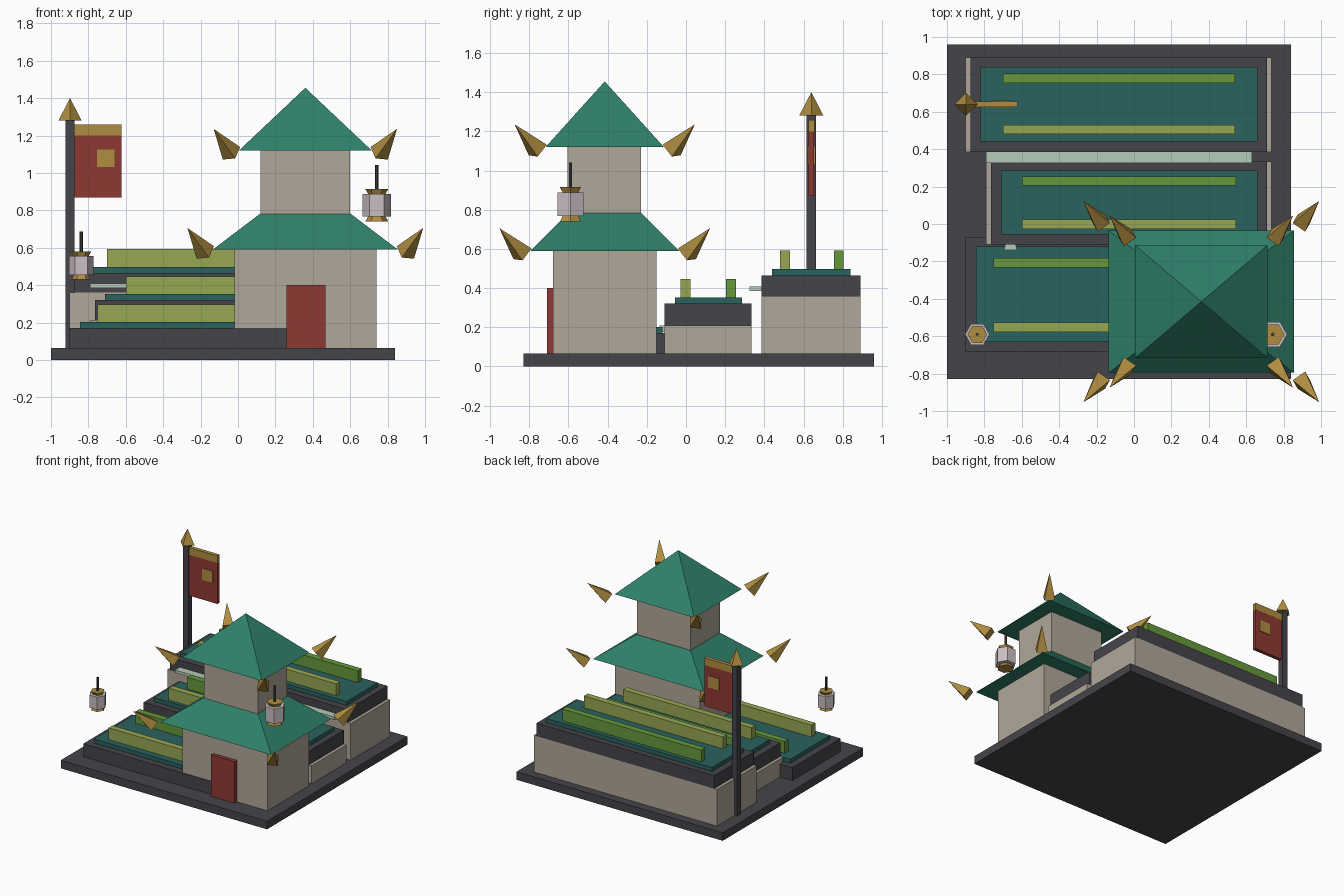
import bpy, bmesh, math
from mathutils import Matrix, Vector

old = bpy.data.objects.get("Cube")
if old:
    bpy.data.objects.remove(old, do_unlink=True)


def material(name, hex_code):
    srgb = [int(hex_code[i:i + 2], 16) / 255 for i in (0, 2, 4)]
    col = [((c + 0.055) / 1.055) ** 2.4 for c in srgb] + [1]
    m = bpy.data.materials.new(name)
    m.use_nodes = True
    m.diffuse_color = col
    m.node_tree.nodes["Principled BSDF"].inputs["Base Color"].default_value = col
    return m


stone = material("beige stone", "B0A799")
slate = material("dark slate", "454449")
roof_green = material("roof green", "2F806A")
water = material("paddy teal", "2A625E")
red = material("red", "8F3933")
gold = material("gold", "B08D40")
olive = material("olive crop", "97A753")
green = material("green crop", "66993B")
pale = material("pale water", "B5CBB9")
paper = material("lantern paper", "CBBFC4")


def finish(name, bm, mat):
    bmesh.ops.recalc_face_normals(bm, faces=bm.faces)
    me = bpy.data.meshes.new(name)
    bm.to_mesh(me)
    bm.free()
    me.materials.append(mat)
    ob = bpy.data.objects.new(name, me)
    bpy.context.collection.objects.link(ob)
    return ob


def box(name, mat, x, y, z):
    """Box given by its (min, max) range on each axis."""
    bm = bmesh.new()
    bmesh.ops.create_cube(bm, size=1)
    for v in bm.verts:
        v.co = [r[0] if c < 0 else r[1] for c, r in zip(v.co, (x, y, z))]
    return finish(name, bm, mat)


def cone(name, mat, sides, r1, r2, depth, matrix):
    """Cone or prism whose base centre is the origin of the matrix."""
    bm = bmesh.new()
    bmesh.ops.create_cone(bm, cap_ends=True, segments=sides, radius1=r1, radius2=r2, depth=depth,
                          matrix=matrix @ Matrix.Translation((0, 0, depth / 2)))
    return finish(name, bm, mat)


def hip_roof(name, centre, z, half, top_half, height):
    """Closed four-sided roof, tapering to a smaller rectangle or a point."""
    bm = bmesh.new()
    bmesh.ops.create_cube(bm, size=2)
    for v in bm.verts:
        h = top_half if v.co.z > 0 else half
        v.co = (centre[0] + v.co.x * h[0], centre[1] + v.co.y * h[1],
                z + (height if v.co.z > 0 else 0))
    bmesh.ops.remove_doubles(bm, verts=bm.verts, dist=1e-4)
    return finish(name, bm, roof_green)


# Ground slab
box("ground_slab", slate, (-1, 0.84), (-0.83, 0.96), (0, 0.065))


# Terraces: paddy water and crop rows on a slate bed
def paddy(name, x, y, z, row_x, rows, mats):
    box(name + "_water", water, x, y, (z, z + 0.032))
    for i, (row, mat) in enumerate(zip(rows, mats)):
        box(f"{name}_crop_row_{i}", mat, row_x, (row - 0.025, row + 0.025), (z + 0.032, z + 0.127))


box("lower_terrace_bed", slate, (-0.9, 0.46), (-0.685, -0.07), (0.065, 0.17))
paddy("lower_terrace", (-0.845, 0.41), (-0.63, -0.12), 0.17, (-0.75, 0.31),
      (-0.552, -0.207), (olive, green))

box("middle_terrace_wall", stone, (-0.79, 0.735), (-0.11, 0.335), (0.065, 0.21))
box("middle_terrace_bed", slate, (-0.765, 0.71), (-0.11, 0.335), (0.21, 0.32))
paddy("middle_terrace", (-0.71, 0.66), (-0.055, 0.285), 0.32, (-0.6, 0.545),
      (-0.002, 0.23), (olive, green))

box("upper_terrace_wall", stone, (-0.9, 0.735), (0.385, 0.89), (0.065, 0.36))
box("upper_terrace_bed", slate, (-0.875, 0.71), (0.385, 0.89), (0.36, 0.465))
paddy("upper_terrace", (-0.82, 0.66), (0.44, 0.84), 0.465, (-0.7, 0.54),
      (0.505, 0.78), (olive, green))

# Water channels between terraces
box("upper_channel", pale, (-0.79, 0.63), (0.325, 0.39), (0.385, 0.408))
box("lower_channel", pale, (-0.69, -0.63), (-0.135, -0.1), (0.175, 0.21))

# Tower
cx, cy = 0.36, -0.415
box("tower_lower_wall", stone, (-0.02, 0.74), (-0.68, -0.15), (0.065, 0.59))
box("tower_upper_wall", stone, (0.12, 0.6), (-0.605, -0.23), (0.77, 1.12))
box("tower_door", red, (0.258, 0.468), (-0.71, -0.675), (0.065, 0.4))
roofs = {"lower": (0.59, (0.495, 0.38), (0.242, 0.188), 0.192),
         "upper": (1.12, (0.355, 0.302), (0, 0), 0.335)}
for level, (z, half, top_half, height) in roofs.items():
    hip_roof(level + "_roof", (cx, cy), z, half, top_half, height)
    # Gold spikes flaring out from the eave corners
    for sx, side in ((-1, "right"), (1, "left")):
        for sy, end in ((-1, "front"), (1, "back")):
            pos = Vector((cx + sx * (half[0] + 0.04), cy + sy * (half[1] + 0.04), z - 0.015))
            turn = Matrix.Rotation(sx * 0.63, 4, 'Y') @ Matrix.Rotation(-sy * 0.63, 4, 'X')
            cone(f"{level}_eave_spike_{end}_{side}", gold, 4, 0.057, 0, 0.2,
                 Matrix.Translation(pos) @ turn)

# Banner on a pole
px, py = -0.898, 0.64
box("banner_pole", slate, (px - 0.024, px + 0.024), (py - 0.025, py + 0.025), (0.065, 1.28))
cone("banner_finial", gold, 4, 0.062, 0, 0.12, Matrix.Translation((px, py, 1.28)))
box("banner_cloth", red, (-0.875, -0.622), (py - 0.014, py + 0.014), (0.87, 1.2))
box("banner_band", gold, (-0.875, -0.622), (py - 0.015, py + 0.015), (1.2, 1.258))
box("banner_emblem", gold, (-0.755, -0.66), (py - 0.02, py + 0.02), (1.032, 1.125))


# Hanging lanterns
def lantern(name, x, y, z, s):
    def part(label, mat, sides, r1, r2, low, high):
        cone(f"{name}_{label}", mat, sides, r1 * s, r2 * s, (high - low) * s,
             Matrix.Translation((x, y, z + low * s)) @ Matrix.Rotation(math.pi / 2, 4, 'Z'))
    part("bottom_cap", gold, 6, 0.062, 0.045, 0, 0.03)
    part("body", paper, 6, 0.077, 0.077, 0.028, 0.148)
    part("top_cap", gold, 6, 0.045, 0.062, 0.146, 0.175)
    part("hanger", slate, 6, 0.01, 0.01, 0.17, 0.302)


lantern("right_lantern", -0.838, -0.59, 0.43, 0.85)
lantern("left_lantern", 0.742, -0.59, 0.74, 1)
